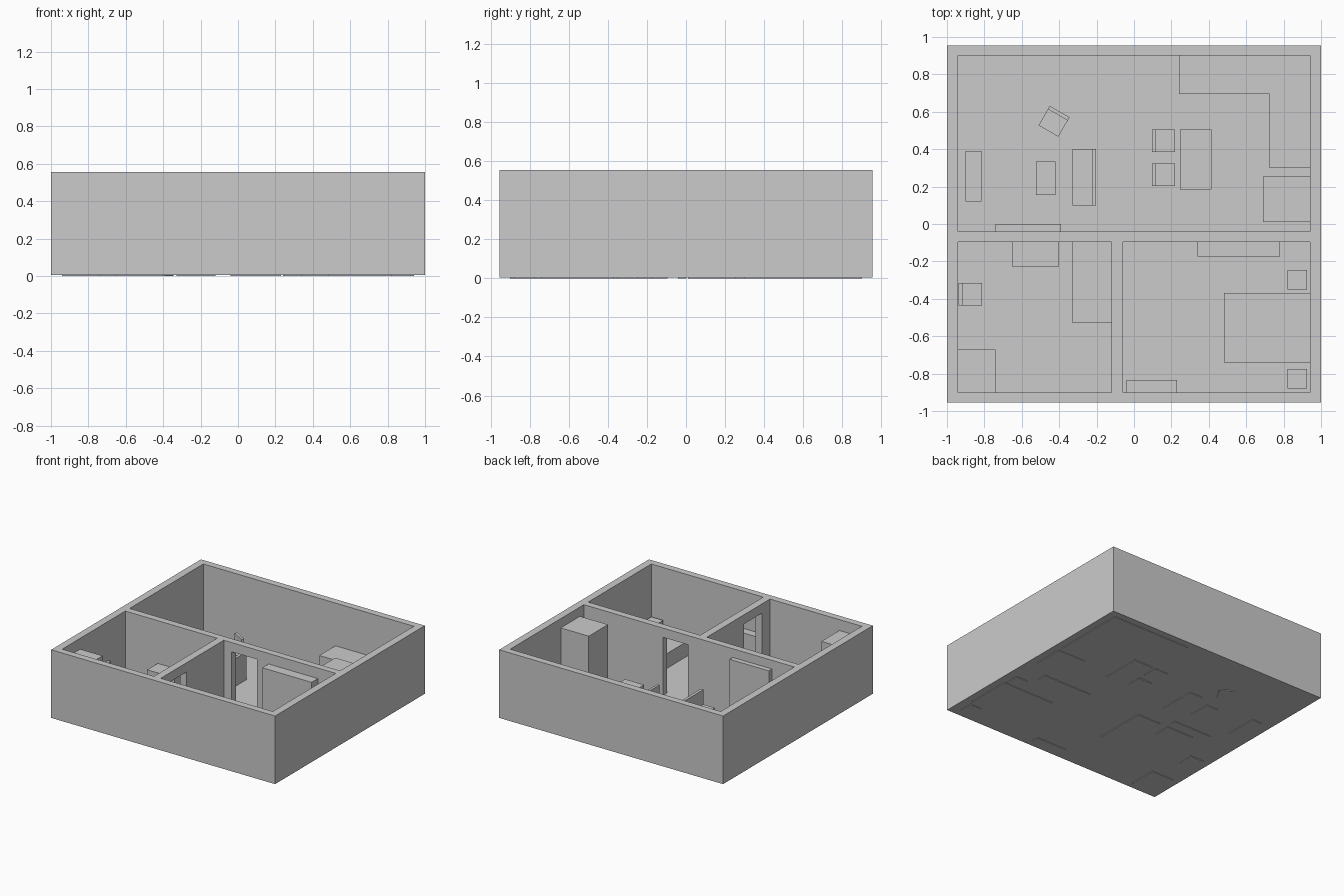
import bpy, bmesh, math
from mathutils import Matrix

if "Cube" in bpy.data.objects:
    bpy.data.objects.remove(bpy.data.objects["Cube"])

FLOOR = 0.01
WALL_TOP = 0.555
DOOR_TOP = 0.48


def prism(name, profile, matrix):
    """Extrude a 2D profile (local XZ) along local Y from 0 to 1, then transform."""
    bm = bmesh.new()
    face = bm.faces.new([bm.verts.new((x, 0, z)) for x, z in profile])
    ext = bmesh.ops.extrude_face_region(bm, geom=[face])
    verts = [v for v in ext["geom"] if isinstance(v, bmesh.types.BMVert)]
    bmesh.ops.translate(bm, verts=verts, vec=(0, 1, 0))
    bmesh.ops.transform(bm, matrix=matrix, verts=bm.verts)
    bmesh.ops.recalc_face_normals(bm, faces=bm.faces)
    mesh = bpy.data.meshes.new(name)
    bm.to_mesh(mesh)
    bm.free()
    obj = bpy.data.objects.new(name, mesh)
    bpy.context.collection.objects.link(obj)
    return obj


def box(name, x0, x1, y0, y1, z1, z0=0.0):
    profile = [(x0, z0), (x1, z0), (x1, z1), (x0, z1)]
    return prism(name, profile, Matrix.Translation((0, y0, 0)) @ Matrix.Diagonal((1, y1 - y0, 1, 1)))


def seat(name, center, depth, width, seat_z, back_z, back, angle):
    """L-profile seat; the back rises on local -X, turned by angle about z."""
    h = depth / 2
    profile = [(-h, 0), (h, 0), (h, seat_z), (-h + back, seat_z), (-h + back, back_z), (-h, back_z)]
    m = (Matrix.Translation((*center, 0)) @ Matrix.Rotation(math.radians(angle), 4, 'Z')
         @ Matrix.Translation((0, -width / 2, 0)) @ Matrix.Diagonal((1, width, 1, 1)))
    return prism(name, profile, m)


# Walls and floor: one block with rooms and doorways cut out
walls = box("walls_and_floor", -1, 1, -0.955, 0.955, WALL_TOP, 0.005)
cutters = [
    box("living_room_cut", -0.94, 0.94, -0.04, 0.9, 0.7, FLOOR),
    box("bathroom_cut", -0.94, -0.12, -0.9, -0.095, 0.7, FLOOR),
    box("bedroom_cut", -0.06, 0.94, -0.9, -0.095, 0.7, FLOOR),
    box("bedroom_door_cut", 0.01, 0.235, -0.12, -0.02, DOOR_TOP, FLOOR),
    box("bathroom_door_cut", -0.14, -0.04, -0.80, -0.57, DOOR_TOP, FLOOR),
]
bpy.context.view_layer.objects.active = walls
for c in cutters:
    c.hide_render = True
    mod = walls.modifiers.new(c.name, 'BOOLEAN')
    mod.operation = 'DIFFERENCE'
    mod.solver = 'EXACT'
    mod.object = c
    bpy.ops.object.modifier_apply(modifier=mod.name)
for c in cutters:
    bpy.data.objects.remove(c)

# Kitchen: L-shaped counter and fridge
counter = [(0.24, 0.9), (0.24, 0.695), (0.725, 0.695), (0.725, 0.3), (0.94, 0.3), (0.94, 0.9)]
lay_flat = Matrix(((1, 0, 0, 0), (0, 0, 1, 0), (0, 0.21, 0, 0), (0, 0, 0, 1)))
prism("kitchen_counter", counter, lay_flat)
box("fridge", 0.69, 0.94, 0.01, 0.255, 0.48)

# Dining corner
box("dining_table", 0.245, 0.415, 0.185, 0.505, 0.18)
for i, y in enumerate((0.2625, 0.445)):
    seat(f"dining_chair_{i + 1}", (0.158, y), 0.125, 0.12, 0.11, 0.225, 0.02, 0)

# Lounge
seat("sofa", (-0.265, 0.25), 0.125, 0.3, 0.115, 0.235, 0.023, 180)
seat("armchair", (-0.4275, 0.549), 0.12, 0.122, 0.115, 0.235, 0.02, -120)
box("coffee_table", -0.525, -0.42, 0.155, 0.335, 0.1)
box("media_stand", -0.9, -0.815, 0.12, 0.39, 0.12)
box("bookcase", -0.74, -0.39, -0.04, 0.0, 0.485)

# Bathroom
box("vanity", -0.65, -0.405, -0.23, -0.095, 0.21)
box("bathtub", -0.33, -0.12, -0.53, -0.095, 0.14)
seat("toilet", (-0.8755, -0.375), 0.125, 0.12, 0.11, 0.24, 0.023, 0)
box("shower_cabin", -0.94, -0.74, -0.9, -0.67, 0.467)

# Bedroom
box("bed", 0.48, 0.94, -0.74, -0.37, 0.13)
box("nightstand_1", 0.82, 0.925, -0.35, -0.245, 0.14)
box("nightstand_2", 0.82, 0.925, -0.88, -0.775, 0.14)
box("wardrobe", 0.34, 0.78, -0.175, -0.095, 0.47)
box("dresser", -0.04, 0.23, -0.9, -0.835, 0.255)
